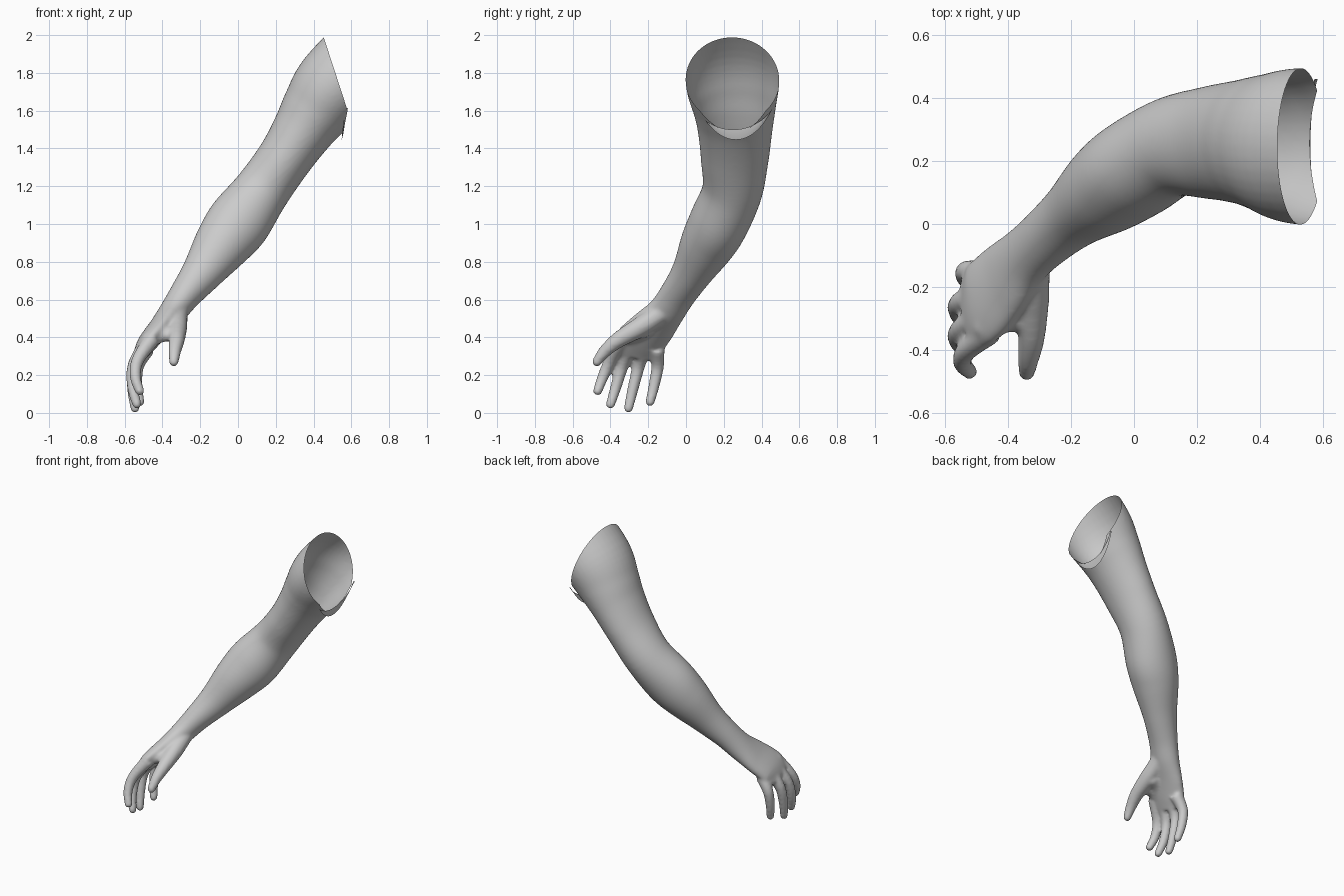
import bpy, bmesh
from math import sin, cos, pi, sqrt
from mathutils import Vector, Matrix

cube = bpy.data.objects.get("Cube")
if cube:
    bpy.data.objects.remove(cube, do_unlink=True)

skin = bpy.data.materials.new("plain_grey")
skin.use_nodes = True
skin.diffuse_color = (0.6, 0.6, 0.6, 1)
skin.node_tree.nodes["Principled BSDF"].inputs["Base Color"].default_value = (0.6, 0.6, 0.6, 1)


def spline(rows, steps):
    """Smooth Catmull-Rom samples through rows of any width."""
    n, out = len(rows), []
    for i in range(n - 1):
        a, b, c, d = (rows[min(max(i + k, 0), n - 1)] for k in (-1, 0, 1, 2))
        for s in range(steps):
            t = s / steps
            out.append([q + t / 2 * (r - p + t * (2 * p - 5 * q + 4 * r - w + t * (3 * (q - r) + w - p)))
                        for p, q, r, w in zip(a, b, c, d)])
    return out + [list(rows[-1])]


def loft(bm, rows, steps=6, sides=40):
    """Closed limb: each row is centre x, y, z, radius along y, radius across."""
    path = spline(rows, steps)
    centres = [Vector(r[:3]) for r in path]
    rings = []
    for i, row in enumerate(path):
        tangent = (centres[min(i + 1, len(path) - 1)] - centres[max(i - 1, 0)]).normalized()
        side = Vector((0, 1, 0))
        side = (side - tangent * side.dot(tangent)).normalized()
        across = tangent.cross(side)
        rings.append([bm.verts.new(centres[i] + side * row[3] * cos(2 * pi * k / sides)
                                   + across * row[4] * sin(2 * pi * k / sides))
                      for k in range(sides)])
    for lo, hi in zip(rings, rings[1:]):
        for k in range(sides):
            j = (k + 1) % sides
            bm.faces.new((lo[k], lo[j], hi[j], hi[k]))
    bm.faces.new(rings[0][::-1])
    bm.faces.new(rings[-1])


def digit(bm, rows):
    """Round tapered tube with a ball at the tip; rows are x, y, z, radius."""
    loft(bm, [(*r, r[3]) for r in rows], sides=20)
    bmesh.ops.create_uvsphere(bm, u_segments=16, v_segments=10, radius=rows[-1][3],
                              matrix=Matrix.Translation(rows[-1][:3]))


def make_object(name, bm):
    mesh = bpy.data.meshes.new(name)
    bm.to_mesh(mesh)
    bm.free()
    mesh.materials.append(skin)
    obj = bpy.data.objects.new(name, mesh)
    bpy.context.collection.objects.link(obj)
    return obj


bm = bmesh.new()

# Upper arm, forearm and palm
loft(bm, [
    (0.71, 0.24, 1.94, 0.25, 0.215),
    (0.515, 0.247, 1.74, 0.247, 0.213),
    (0.412, 0.257, 1.60, 0.217, 0.187),
    (0.34, 0.26, 1.49, 0.197, 0.162),
    (0.245, 0.258, 1.345, 0.18, 0.145),
    (0.125, 0.245, 1.175, 0.16, 0.148),
    (0.005, 0.175, 1.01, 0.158, 0.168),
    (-0.085, 0.112, 0.89, 0.145, 0.15),
    (-0.19, 0.03, 0.742, 0.108, 0.11),
    (-0.28, -0.045, 0.625, 0.096, 0.085),
    (-0.345, -0.105, 0.535, 0.10, 0.073),
    (-0.41, -0.175, 0.455, 0.124, 0.06),
    (-0.48, -0.25, 0.37, 0.137, 0.052),
    (-0.52, -0.275, 0.305, 0.12, 0.036),
])

# Four fingers: index, middle, ring, little
fingers = [
    [(-0.455, -0.34, 0.39), (-0.53, -0.40, 0.28), (-0.543, -0.44, 0.19), (-0.52, -0.468, 0.115)],
    [(-0.48, -0.285, 0.37), (-0.55, -0.335, 0.255), (-0.558, -0.37, 0.14), (-0.535, -0.40, 0.045)],
    [(-0.49, -0.22, 0.35), (-0.552, -0.25, 0.25), (-0.558, -0.28, 0.13), (-0.545, -0.305, 0.024)],
    [(-0.48, -0.155, 0.34), (-0.53, -0.15, 0.25), (-0.535, -0.168, 0.15), (-0.52, -0.19, 0.058)],
]
for joints in fingers:
    digit(bm, [(*p, r) for p, r in zip(joints, (0.042, 0.034, 0.03, 0.025))])

# Thumb and the webs joining it to the palm
digit(bm, [(-0.295, -0.06, 0.585, 0.045), (-0.318, -0.15, 0.515, 0.053),
           (-0.322, -0.25, 0.45, 0.053), (-0.325, -0.36, 0.385, 0.043),
           (-0.335, -0.43, 0.325, 0.034), (-0.34, -0.472, 0.27, 0.026)])
digit(bm, [(-0.33, -0.22, 0.45, 0.05), (-0.40, -0.25, 0.43, 0.048), (-0.46, -0.29, 0.39, 0.045)])
digit(bm, [(-0.33, -0.30, 0.42, 0.042), (-0.40, -0.305, 0.412, 0.038), (-0.47, -0.325, 0.39, 0.042)])

arm = make_object("arm", bm)

# Fuse the parts into one skin and soften the joints
fuse = arm.modifiers.new("fuse", "REMESH")
fuse.mode = "VOXEL"
fuse.voxel_size = 0.01
soften = arm.modifiers.new("soften", "SMOOTH")
soften.factor = 0.5
soften.iterations = 8
fused = bpy.data.meshes.new_from_object(arm.evaluated_get(bpy.context.evaluated_depsgraph_get()))
arm.modifiers.clear()
arm.data = fused

# Cut the shoulder open with two slanting planes that meet in a shallow bulge
bm = bmesh.new()
bm.from_mesh(fused)
for point, normal in (((0.45, 0, 2.0), (0.95, 0, 0.31)), ((0.58, 0, 1.6), (0.98, 0, -0.2))):
    bmesh.ops.bisect_plane(bm, geom=bm.verts[:] + bm.edges[:] + bm.faces[:], clear_outer=True,
                           plane_co=point, plane_no=normal)
bm.to_mesh(fused)
bm.free()

# Thin lip hanging under the shoulder opening
bm = bmesh.new()
columns = []
for i in range(25):
    s = i / 12 - 1
    y = 0.28 + 0.18 * s
    rim = 1.745 - 0.25 * sqrt(1 - ((y - 0.25) / 0.25) ** 2)
    drop = 0.055 * (1 - s * s)
    columns.append([bm.verts.new((0.58 - (1.6 - rim) * 0.2 - 0.01 * t * t, y, rim + 0.005 - drop * t))
                    for t in (0, 0.5, 1)])
for a, b in zip(columns, columns[1:]):
    for k in range(2):
        bm.faces.new((a[k], a[k + 1], b[k + 1], b[k]))
lip = make_object("armpit_lip", bm)

for obj in (arm, lip):
    if not obj.data.materials:
        obj.data.materials.append(skin)
    obj.data.polygons.foreach_set("use_smooth", [True] * len(obj.data.polygons))
    obj.data.update()
